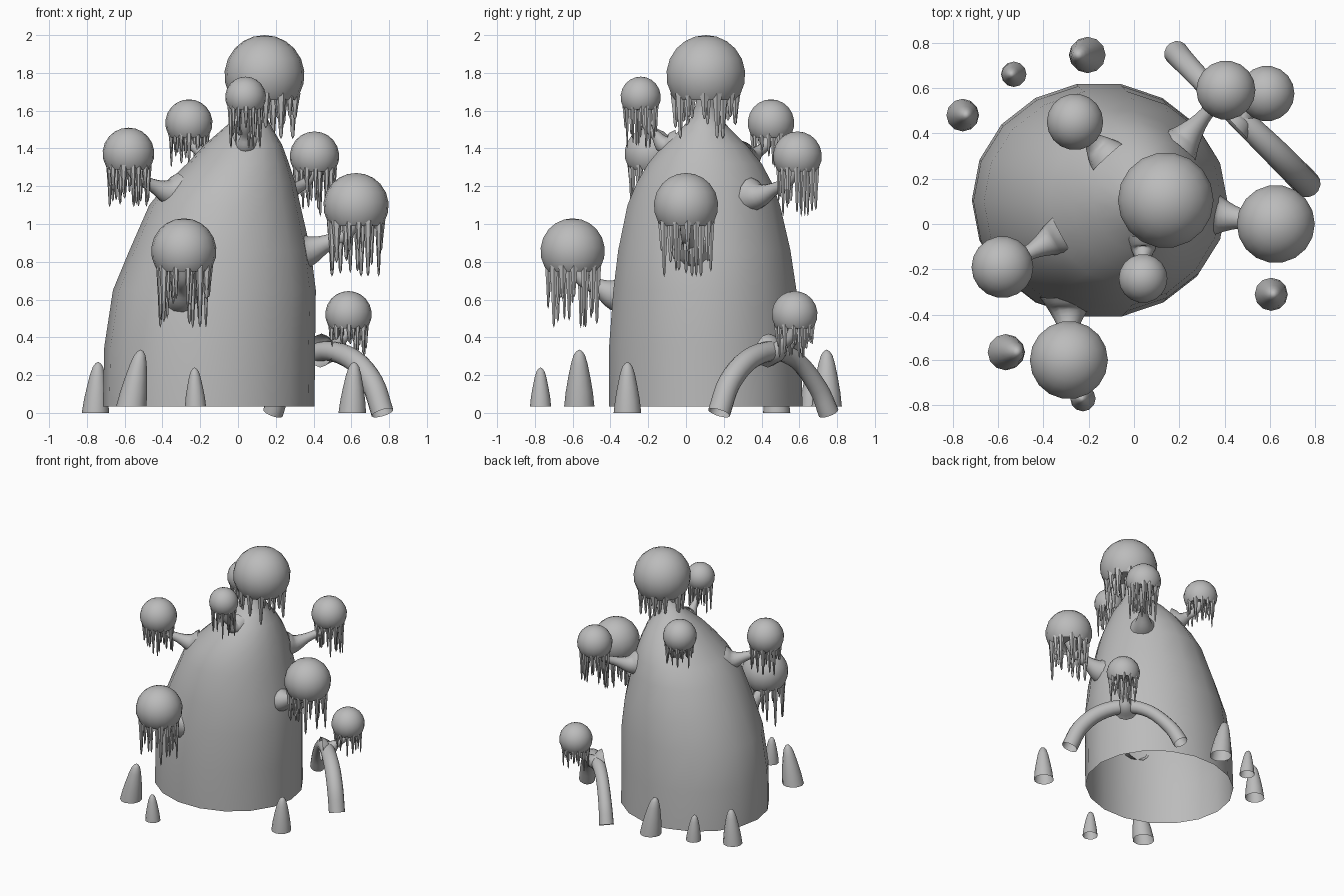
import bpy, bmesh, math, random
from mathutils import Vector

if "Cube" in bpy.data.objects:
    bpy.data.objects.remove(bpy.data.objects["Cube"])

random.seed(7)
grey = bpy.data.materials.new("stone_grey")
grey.diffuse_color = (0.5, 0.5, 0.5, 1)
grey.use_nodes = True
grey.node_tree.nodes["Principled BSDF"].inputs["Base Color"].default_value = grey.diffuse_color
UP = Vector((0, 0, 1))


def finish(name, bm, angle=55):
    bmesh.ops.recalc_face_normals(bm, faces=bm.faces)
    me = bpy.data.meshes.new(name)
    bm.to_mesh(me)
    bm.free()
    me.materials.append(grey)
    me.shade_smooth()
    me.set_sharp_from_angle(angle=math.radians(angle))
    ob = bpy.data.objects.new(name, me)
    bpy.context.collection.objects.link(ob)
    return ob


def loft(bm, rings, tip=None):
    """Skin a list of closed rings; optionally fan the last one to a tip."""
    vs = [[bm.verts.new(p) for p in r] for r in rings]
    n = len(vs[0])
    for a, b in zip(vs, vs[1:]):
        for i in range(n):
            j = (i + 1) % n
            bm.faces.new((a[i], a[j], b[j], b[i]))
    if tip is not None:
        t = bm.verts.new(tip)
        for i in range(n):
            bm.faces.new((vs[-1][i], vs[-1][(i + 1) % n], t))
    return vs


def oval(cx, cy, z, rx, ry, n):
    return [(cx + rx * math.cos(math.tau * i / n), cy + ry * math.sin(math.tau * i / n), z)
            for i in range(n)]


def spline(pts, steps):
    """Catmull-Rom through (x, y, z, radius) points."""
    p = [Vector(q) for q in pts]
    p = [p[0] * 2 - p[1]] + p + [p[-1] * 2 - p[-2]]
    out = []
    for i in range(1, len(p) - 2):
        a, b, c, d = p[i - 1:i + 3]
        for s in range(steps):
            t = s / steps
            out.append((b * 2 + (c - a) * t + (a * 2 - b * 5 + c * 4 - d) * t * t
                        + (b * 3 - a - c * 3 + d) * t ** 3) * 0.5)
    return out + [p[-2]]


def tube(bm, pts, normal, n=12, steps=4):
    """Tube along a path lying in the plane with the given normal."""
    path = spline(pts, steps)
    rings = []
    for i, q in enumerate(path):
        t = (path[min(i + 1, len(path) - 1)] - path[max(i - 1, 0)]).xyz.normalized()
        v = t.cross(normal).normalized()
        rings.append([q.xyz + q.w * (normal * math.cos(math.tau * k / n)
                                     + v * math.sin(math.tau * k / n)) for k in range(n)])
    loft(bm, rings)


# Leaning mound, open underneath, narrowing into the top stalk
bm = bmesh.new()
mound = [(0.035, -.155, .105, .56, .52), (0.35, -.15, .10, .558, .515),
         (0.65, -.125, .10, .537, .492), (0.86, -.095, .097, .48, .463),
         (1.10, -.07, .094, .40, .41), (1.22, -.035, .097, .338, .362),
         (1.32, .0, .10, .27, .305), (1.42, .028, .10, .205, .222),
         (1.50, .05, .103, .135, .135), (1.56, .07, .105, .085, .082),
         (1.63, .10, .105, .055, .055), (1.74, .13, .105, .045, .045)]
loft(bm, [oval(x, y, z, rx, ry, 18) for z, x, y, rx, ry in mound])
finish("mound", bm)


# Round cap with a hollow underside and hanging drips
def cap(name, x, y, top, r, low):
    bm = bmesh.new()
    cz = top - r
    prof = [(-.42, .3), (-.5, .7), (-.62, .78)]
    prof += [(math.sin(math.radians(a)), math.cos(math.radians(a)))
             for a in (-30, -12, 6, 24, 42, 58, 74)]
    rings = [oval(x, y, cz + h * r, w * r, w * r, 18) for h, w in prof]
    vs = loft(bm, rings, (x, y, top))
    bm.faces.new(vs[0])
    root = cz - 0.45 * r
    for ring, count in ((.76, 13), (.48, 6)):
        for i in range(count):
            a = math.tau * (i + random.uniform(-.25, .25)) / count
            px, py = x + ring * r * math.cos(a), y + ring * r * math.sin(a)
            end = root - (root - low) * (1 if i % 5 == 1 else random.uniform(.5, .95))
            w = r * random.uniform(.08, .125)
            mid = root + (end - root) * .5
            near = root + (end - root) * .93
            loft(bm, [oval(px, py, root, w * 1.3, w * 1.3, 6), oval(px, py, mid, w * .75, w * .75, 6),
                      oval(px, py, near, w * .4, w * .4, 6)], (px, py, end))
    finish(name, bm)


# Flared stalk bending up from its base to the cap
def stalk(name, base, x, y, top, r):
    b = Vector(base)
    e = Vector((x, y, top - 1.4 * r))
    h = Vector((x - b.x, y - b.y, 0))
    n = h.cross(UP).normalized()
    d = h.normalized()
    k = r / .137
    lift = e.z - b.z
    m1 = b + h * .4 + UP * lift * .22
    m2 = b + h * .78 + UP * lift * .5
    bm = bmesh.new()
    tube(bm, [(*(b - d * .05), .1 * k), (*(b + d * .015), .066 * k), (*m1, .036 * k),
              (*m2, .03 * k), (*e, .028 * k)], n)
    finish(name, bm)


# x, y, top height, radius, lowest drip, stalk base on the mound
caps = [("crown", .14, .105, 2.0, .212, 1.45, None),
        ("upper_front", .04, -.24, 1.78, .108, 1.40, (.04, -.10, 1.42)),
        ("upper_back", -.26, .45, 1.66, .125, 1.30, (-.15, .33, 1.35)),
        ("left", -.58, -.19, 1.51, .137, 1.09, (-.36, -.07, 1.17)),
        ("back_right", .405, .59, 1.49, .131, 1.04, (.23, .38, 1.15)),
        ("right", .625, 0.0, 1.27, .173, .72, (.36, .04, .86)),
        ("front", -.287, -.60, 1.03, .173, .45, (-.29, -.37, .63)),
        ("arch", .585, .575, .645, .123, .29, (.475, .47, .33))]
for name, x, y, top, r, low, base in caps:
    cap(name + "_cap", x, y, top, r, low)
    if base:
        stalk(name + "_stalk", base, x, y, top, r)

# Root arch, open at both feet
bm = bmesh.new()
tube(bm, [(.185, .755, 0, .055), (.235, .70, .13, .05), (.34, .59, .275, .047),
          (.47, .465, .328, .052), (.61, .33, .28, .058), (.71, .23, .16, .06),
          (.765, .175, 0, .06)], Vector((1, 1, 0)).normalized(), n=14)
finish("root_arch", bm)

# Rounded sprouts around the mound, open underneath: x, y, floor, top, radius, tip shift
sprouts = [(-.755, .48, 0, .27, .072, .015), (-.565, -.565, .035, .335, .08, .05),
           (-.225, -.77, .035, .24, .056, -.005), (.605, -.31, 0, .27, .073, .01),
           (-.53, .66, .035, .24, .056, -.01), (-.205, .745, .035, .335, .08, -.04)]
for i, (x, y, z0, z1, r, s) in enumerate(sprouts):
    bm = bmesh.new()
    prof = [(0, 1), (.25, .9), (.5, .74), (.75, .55), (.9, .38), (.97, .2)]
    loft(bm, [oval(x + s * t, y, z0 + (z1 - z0) * t, r * w, r * w, 12) for t, w in prof],
         (x + s, y, z1))
    finish(f"sprout_{i + 1}", bm)
